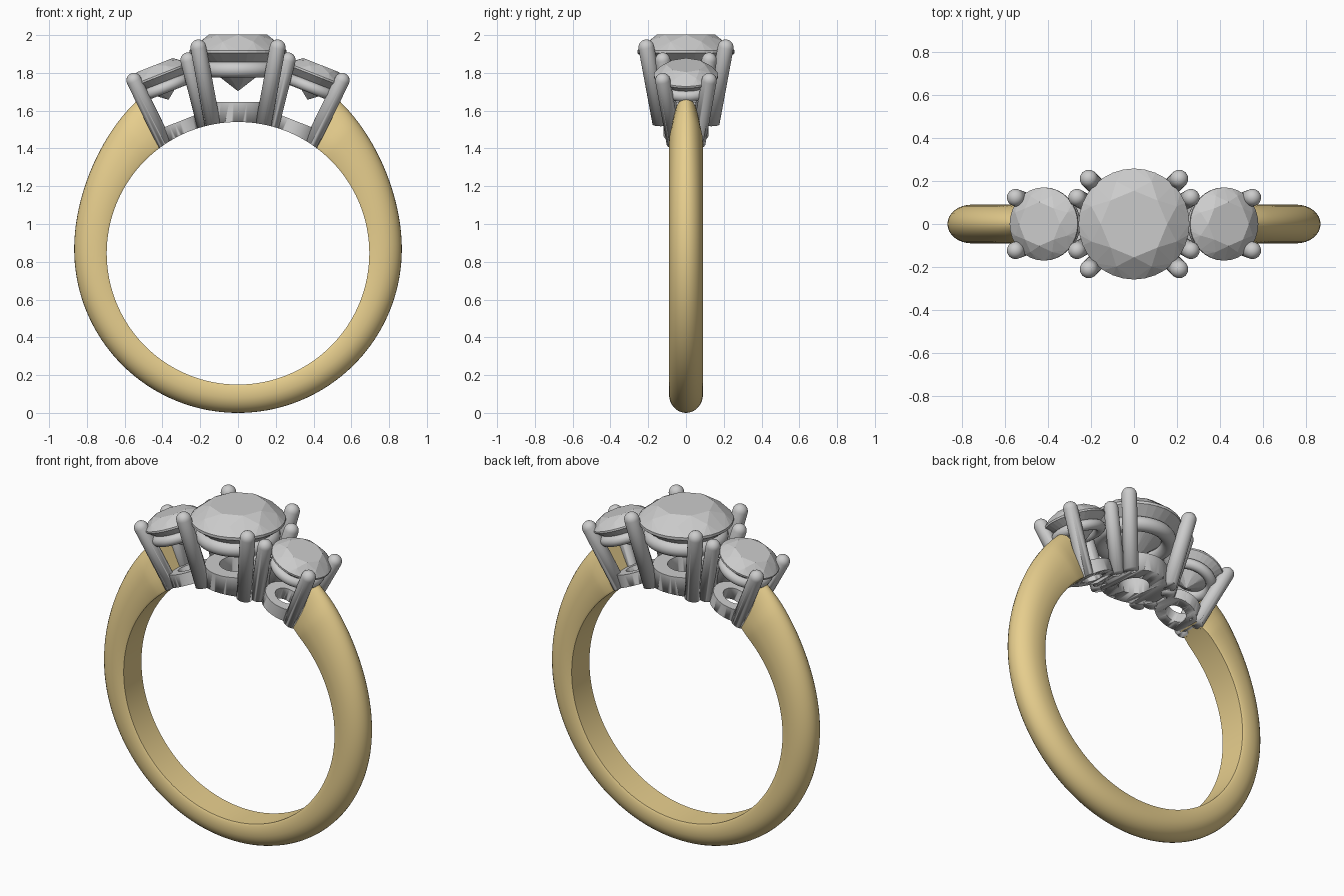
import bpy, bmesh
from math import sin, cos, pi, radians
from mathutils import Matrix, Vector

if "Cube" in bpy.data.objects:
    bpy.data.objects.remove(bpy.data.objects["Cube"])

ZC, R_IN = 0.845, 0.695          # finger hole centre height and radius
TILT = radians(21.5)             # lean of the side settings

gold = bpy.data.materials.new("gold")
gold.diffuse_color = (0.80, 0.62, 0.27, 1)
gold.use_nodes = True
gold.node_tree.nodes["Principled BSDF"].inputs["Base Color"].default_value = gold.diffuse_color


def finish(name, bm, mat=None, smooth=True):
    bmesh.ops.recalc_face_normals(bm, faces=bm.faces)
    me = bpy.data.meshes.new(name)
    bm.to_mesh(me)
    bm.free()
    ob = bpy.data.objects.new(name, me)
    bpy.context.collection.objects.link(ob)
    if mat:
        me.materials.append(mat)
    bpy.ops.object.select_all(action='DESELECT')
    bpy.context.view_layer.objects.active = ob
    ob.select_set(True)
    if smooth:
        bpy.ops.object.shade_smooth_by_angle(angle=radians(35))
    return ob


def lathe(name, profile, mat4, seg=48, closed=True):
    """Spin an (r, z) profile about the local z axis."""
    bm = bmesh.new()
    vs = [bm.verts.new((r, 0, z)) for r, z in profile]
    n = len(vs)
    edges = [bm.edges.new((vs[i], vs[(i + 1) % n])) for i in range(n if closed else n - 1)]
    bmesh.ops.spin(bm, geom=vs + edges, cent=(0, 0, 0), axis=(0, 0, 1),
                   angle=2 * pi, steps=seg, use_duplicate=False)
    bmesh.ops.remove_doubles(bm, verts=bm.verts, dist=1e-5)
    bm.transform(mat4)
    return finish(name, bm)


def cut_finger(ob):
    m = ob.modifiers.new("finger_cut", 'BOOLEAN')
    m.operation, m.solver, m.object = 'DIFFERENCE', 'EXACT', finger
    bpy.context.view_layer.objects.active = ob
    bpy.ops.object.modifier_apply(modifier=m.name)


def prong(name, p0, p1, r):
    """Round-tipped wire whose foot is trimmed to the finger hole."""
    p0, p1 = Vector(p0), Vector(p1)
    d = (p1 - p0).normalized()
    p0 = p0 - d * 0.06
    L = (p1 - p0).length
    prof = [(0, 0), (r, 0)] + [(r * cos(a * pi / 12), L + r * sin(a * pi / 12)) for a in range(6)]
    prof.append((0, L + r))
    m = Matrix.Translation(p0) @ d.to_track_quat('Z', 'Y').to_matrix().to_4x4()
    cut_finger(lathe(name, prof, m, 24, closed=False))


def rail(name, major, minor, z, mat4):
    prof = [(major + minor * cos(a * pi / 8), z + minor * sin(a * pi / 8)) for a in range(16)]
    lathe(name, prof, mat4)


def gem(name, r, mat4):
    """Round brilliant with the girdle at local z = 0."""
    bm = bmesh.new()

    def ring(n, rad, z, off=0.0):
        for i in range(n):
            a = 2 * pi * (i + off) / n
            bm.verts.new((rad * cos(a) * r, rad * sin(a) * r, z * r))
    ring(8, 0.60, 0.35)              # table
    ring(8, 0.83, 0.205, 0.5)        # crown facets
    ring(32, 1.0, 0.03)              # girdle
    ring(32, 1.0, -0.03)
    ring(8, 0.24, -0.635, 0.5)       # pavilion
    bm.verts.new((0, 0, -0.81 * r))  # point
    res = bmesh.ops.convex_hull(bm, input=bm.verts)
    bmesh.ops.dissolve_limit(bm, angle_limit=radians(1), verts=bm.verts, edges=bm.edges)
    bm.transform(mat4)
    finish(name, bm, smooth=False)


# finger hole cutter
bm = bmesh.new()
bmesh.ops.create_cone(bm, cap_ends=True, segments=128, radius1=R_IN, radius2=R_IN, depth=1)
bm.transform(Matrix.Translation((0, 0, ZC)) @ Matrix.Rotation(pi / 2, 4, 'X'))
finger = finish("finger_cutter", bm)
finger.hide_render = True

# band: D-shaped section swept round, thicker toward the shoulders
bm = bmesh.new()
N, START = 140, radians(32)
rings = []
for i in range(N + 1):
    phi = START + (2 * pi - 2 * START) * i / N
    c = cos(phi)
    h = 0.172 + 0.022 * c + 0.145 * max(0, c) ** 3
    near = min(phi, 2 * pi - phi) - START
    w = 0.068 + 0.022 * min(1, near / radians(9))
    sec = [(-w * 0.93, 0), (-w, 0.012)]
    sec += [(-w * cos(k * pi / 16), h * (0.35 + 0.65 * sin(k * pi / 16))) for k in range(17)]
    sec += [(w, 0.012), (w * 0.93, 0)]
    rings.append([bm.verts.new(((R_IN + t) * sin(phi), y, ZC + (R_IN + t) * c)) for y, t in sec])
for a, b in zip(rings, rings[1:]):
    n = len(a)
    for k in range(n):
        bm.faces.new((a[k], a[(k + 1) % n], b[(k + 1) % n], b[k]))
bm.faces.new(rings[0])
bm.faces.new(rings[-1])
finish("band", bm, gold)

# centre setting
mid = Matrix.Translation((0, 0, 1.912))
gem("centre_gem", 0.258, mid)
rail("centre_upper_rail", 0.188, 0.042, -0.095, mid)
cut_finger(lathe("centre_lower_rail", [(0.075, -0.43), (0.18, -0.43), (0.18, -0.267), (0.10, -0.267)], mid))
for sx in (-1, 1):
    for sy in (-1, 1):
        prong("centre_prong", (sx * 0.135, sy * 0.135, 1.53), (sx * 0.21, sy * 0.21, 1.935), 0.042)

# side settings
for s, side in ((-1, "left"), (1, "right")):
    m = Matrix.Translation((s * 0.418, 0, 1.786)) @ Matrix.Rotation(s * TILT, 4, 'Y')
    gem(side + "_gem", 0.17, m)
    rail(side + "_upper_rail", 0.122, 0.03, -0.07, m)
    cut_finger(lathe(side + "_lower_rail", [(0.05, -0.42), (0.12, -0.42), (0.12, -0.265), (0.065, -0.265)], m))
    for sy in (-1, 1):
        prong(side + "_outer_prong", (s * 0.385, sy * 0.062, 1.42), (s * 0.551, sy * 0.123, 1.76), 0.04)
        prong(side + "_inner_prong", (s * 0.18, sy * 0.075, 1.53), (s * 0.265, sy * 0.123, 1.868), 0.04)

bpy.data.objects.remove(finger)
